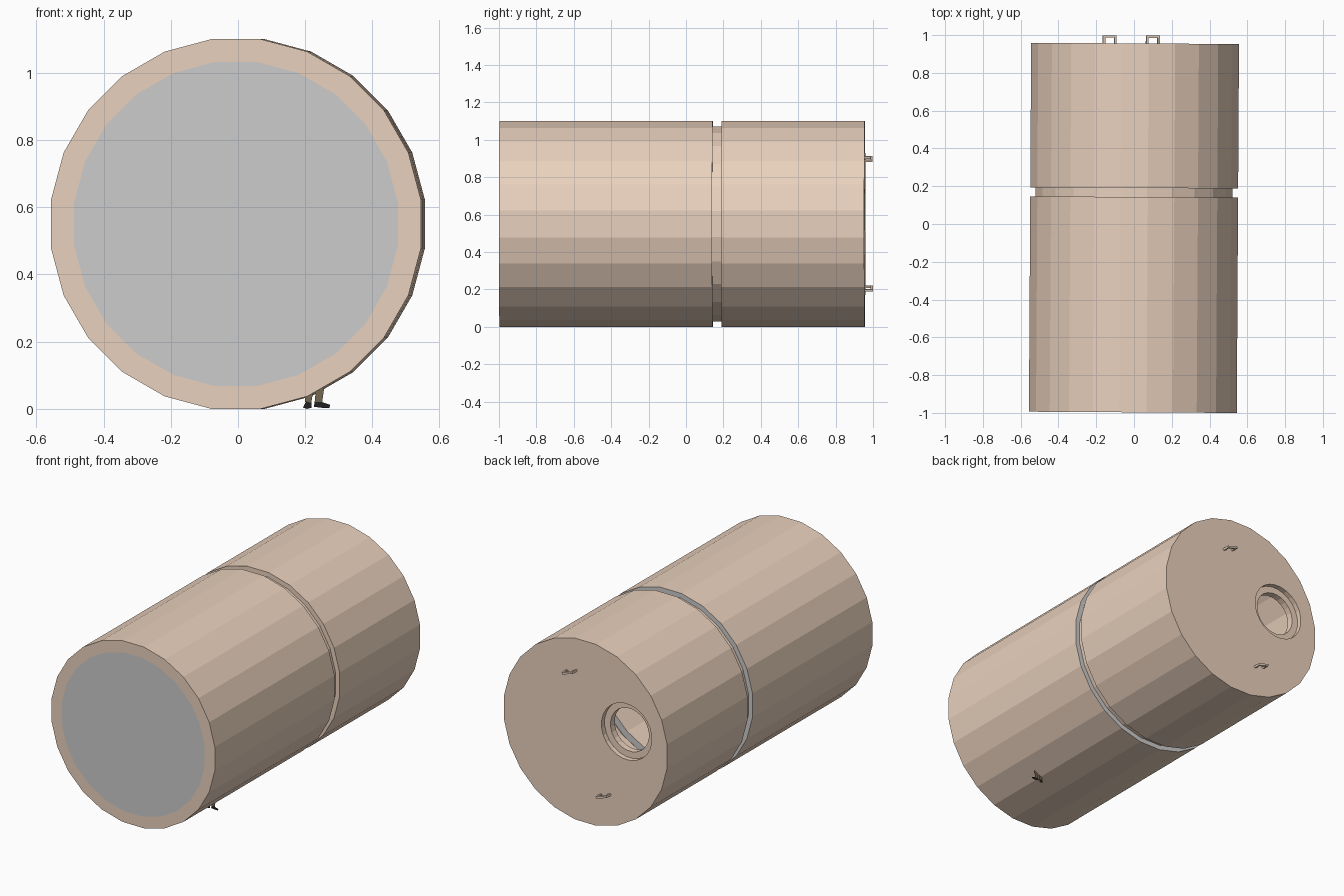
import bpy, bmesh, math
from mathutils import Matrix, Vector

if "Cube" in bpy.data.objects:
    bpy.data.objects.remove(bpy.data.objects["Cube"])

SIDES = 24
ZC = 0.55                 # height of the cylinder axis
YAW = -0.006              # whole body is turned very slightly
R_OUT, R_IN, R_NECK = 0.555, 0.486, 0.526
Y_FRONT, Y_A, Y_B, Y_BACK = -0.997, 0.143, 0.191, 0.956


def material(name, rgb):
    m = bpy.data.materials.new(name)
    m.diffuse_color = (*rgb, 1)
    m.use_nodes = True
    m.node_tree.nodes["Principled BSDF"].inputs["Base Color"].default_value = m.diffuse_color
    return m


TAN = material("tan", (0.82, 0.64, 0.51))
OLIVE = material("olive", (0.17, 0.14, 0.08))
BLACK = material("black", (0.015, 0.015, 0.015))
SHIRT = material("shirt", (0.35, 0.30, 0.25))
SKIN = material("skin", (0.60, 0.40, 0.28))


def finish(name, bm, mat=None, yaw=YAW):
    me = bpy.data.meshes.new(name)
    bm.to_mesh(me)
    bm.free()
    ob = bpy.data.objects.new(name, me)
    bpy.context.collection.objects.link(ob)
    if mat:
        me.materials.append(mat)
    ob.rotation_euler.z = yaw
    return ob


def lathe(name, profile, mat=None, start=False, end=False, cx=0.0, cz=ZC):
    """Revolve (radius, y) points around a y axis, with optional flat ends."""
    bm = bmesh.new()
    rings = []
    for r, y in profile:
        angs = [(i + 0.5) * math.tau / SIDES for i in range(SIDES)]
        rings.append([bm.verts.new((cx + r * math.cos(a), y, cz + r * math.sin(a))) for a in angs])
    for a, b in zip(rings, rings[1:]):
        for i in range(SIDES):
            j = (i + 1) % SIDES
            bm.faces.new((a[i], b[i], b[j], a[j]))
    if start:
        bm.faces.new(rings[0])
    if end:
        bm.faces.new(rings[-1][::-1])
    return finish(name, bm, mat)


# front section: open tube, grey end ring and flush grey front disc
lathe("front_section", [(R_IN, Y_A), (R_IN, Y_FRONT), (R_OUT, Y_FRONT), (R_OUT, Y_A)], TAN)
lathe("front_section_end_ring", [(R_OUT, Y_A), (R_IN, Y_A)])
lathe("front_disc", [(R_IN, Y_FRONT)], start=True)

# thin neck in the groove
lathe("groove_neck", [(R_NECK, Y_A), (R_NECK, Y_B)], TAN)

# rear section: a cup with a stepped round opening
rear = lathe("rear_section", [(R_IN, Y_BACK - 0.07), (R_IN, Y_B), (R_OUT, Y_B), (R_OUT, Y_BACK)],
             TAN, start=True, end=True)
for r, y0 in ((0.17, Y_BACK - 0.03), (0.13, Y_BACK - 0.2)):
    cutter = lathe("opening_cutter", [(r, y0), (r, 1.1)], TAN, True, True, -0.277, 0.626)
    cutter.hide_render = True
    mod = rear.modifiers.new("opening", 'BOOLEAN')
    mod.operation = 'DIFFERENCE'
    mod.solver = 'EXACT'
    mod.object = cutter
    bpy.context.view_layer.objects.active = rear
    bpy.ops.object.modifier_apply(modifier=mod.name)
    bpy.data.objects.remove(cutter)


# U-shaped handles on the rear face
def handle(name, x, z):
    bm = bmesh.new()
    t, w, d = 0.012, 0.075, 0.042
    place = Matrix.Translation((x, Y_BACK, z)) @ Matrix.Rotation(math.radians(17), 4, 'Y')
    boxes = [((s * (w - t) / 2, (d - t) / 2, 0), (t, d - t, t)) for s in (-1, 1)]
    boxes.append(((0, d - t / 2, 0), (w, t, t)))
    for pos, size in boxes:
        bmesh.ops.create_cube(bm, size=1, matrix=place @ Matrix.Translation(pos)
                              @ Matrix.Diagonal((*size, 1)))
    finish(name, bm, TAN)


handle("upper_handle", 0.094, 0.897)
handle("lower_handle", -0.135, 0.205)


# flat scale figure standing inside, its feet showing below the wall
def cutout(name, points, mat):
    bm = bmesh.new()
    bm.faces.new([bm.verts.new((x, -0.58, z)) for x, z in points])
    finish(name, bm, mat, 0)


cutout("left_shoe", [(0.193, 0.004), (0.205, 0), (0.218, 0.003), (0.218, 0.018), (0.203, 0.022)], BLACK)
cutout("right_shoe", [(0.226, 0.006), (0.25, 0.003), (0.272, 0.003), (0.274, 0.012),
                      (0.25, 0.02), (0.228, 0.021)], BLACK)
cutout("left_trouser_leg", [(0.2, 0.02), (0.218, 0.018), (0.232, 0.1), (0.235, 0.19), (0.2, 0.19)], OLIVE)
cutout("right_trouser_leg", [(0.228, 0.02), (0.25, 0.018), (0.262, 0.1), (0.265, 0.19), (0.235, 0.19),
                             (0.236, 0.1)], OLIVE)
cutout("torso", [(0.198, 0.19), (0.267, 0.19), (0.275, 0.29), (0.243, 0.31), (0.222, 0.31), (0.19, 0.29)], SHIRT)
cutout("head", [(0.2325 + 0.02 * math.cos(a * math.tau / 10), 0.335 + 0.026 * math.sin(a * math.tau / 10))
                for a in range(10)], SKIN)
